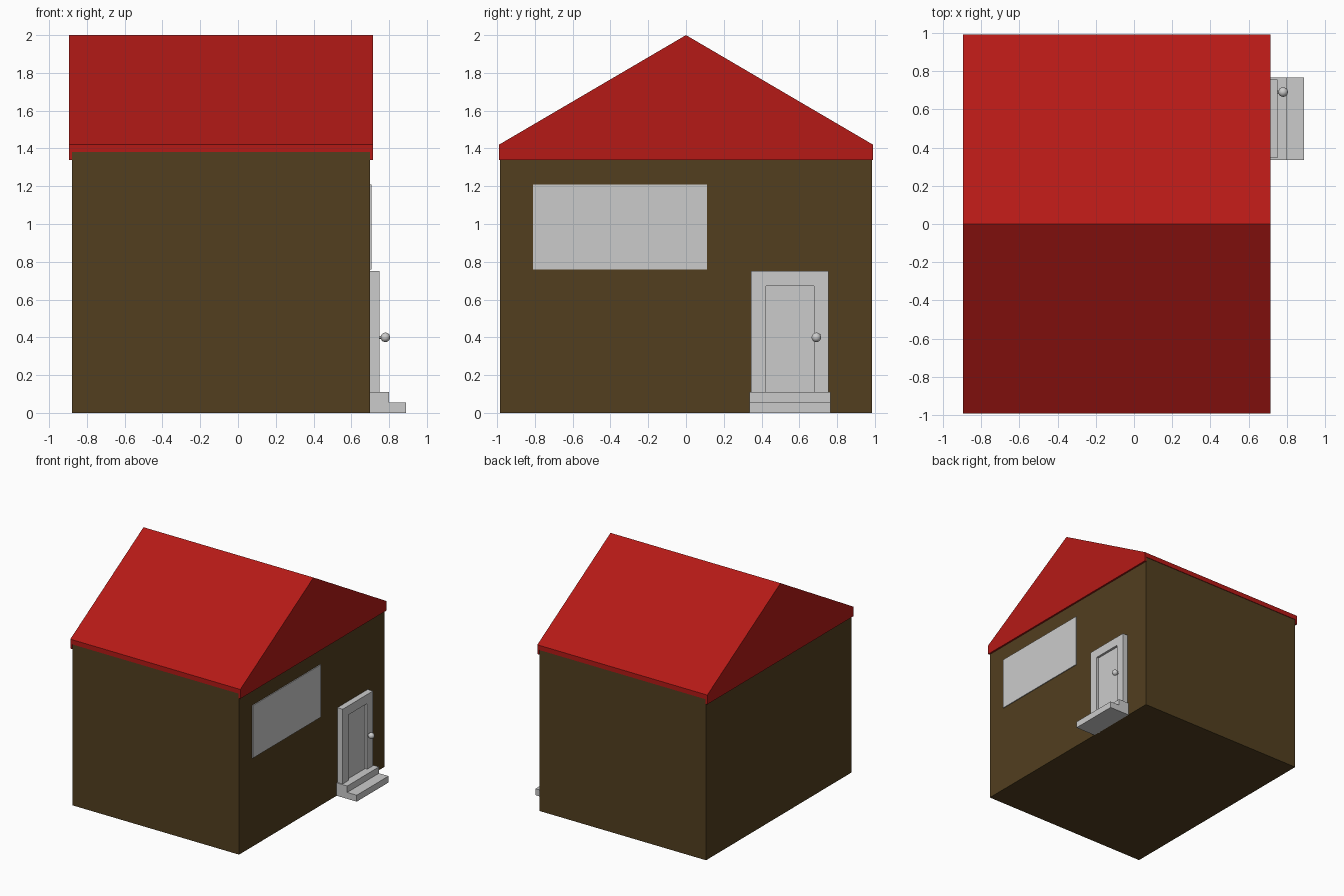
import bpy, bmesh

if "Cube" in bpy.data.objects:
    bpy.data.objects.remove(bpy.data.objects["Cube"])


def material(name, rgb):
    m = bpy.data.materials.new(name)
    m.diffuse_color = (*rgb, 1)
    m.use_nodes = True
    m.node_tree.nodes["Principled BSDF"].inputs["Base Color"].default_value = m.diffuse_color
    return m


def finish(name, bm, mat=None):
    bmesh.ops.recalc_face_normals(bm, faces=bm.faces)
    mesh = bpy.data.meshes.new(name)
    bm.to_mesh(mesh)
    bm.free()
    ob = bpy.data.objects.new(name, mesh)
    bpy.context.collection.objects.link(ob)
    if mat:
        mesh.materials.append(mat)
    return ob


def prism(profile, start, direction):
    """Extrude a flat profile of 3D points along a direction."""
    bm = bmesh.new()
    face = bm.faces.new([bm.verts.new(p) for p in profile])
    ext = bmesh.ops.extrude_face_region(bm, geom=[face])
    bmesh.ops.translate(bm, vec=direction,
                        verts=[v for v in ext["geom"] if isinstance(v, bmesh.types.BMVert)])
    bmesh.ops.translate(bm, vec=start, verts=bm.verts)
    return bm


def box(x0, x1, y0, y1, z0, z1):
    return prism([(0, y0, z0), (0, y1, z0), (0, y1, z1), (0, y0, z1)],
                 (x0, 0, 0), (x1 - x0, 0, 0))


def gable(x0, x1, z_low):
    pts = [(0, -0.99, z_low), (0, 0.99, z_low), (0, 0.99, 1.42), (0, 0, 2.0), (0, -0.99, 1.42)]
    return prism(pts, (x0, 0, 0), (x1 - x0, 0, 0))


brown = material("wall_brown", (0.084, 0.049, 0.0135))
red = material("roof_red", (0.46, 0.01, 0.008))

# House body
finish("walls", box(-0.88, 0.70, -0.985, 0.985, 0, 1.38), brown)

# Roof block with deeper trim panels on both gable ends
finish("roof", gable(-0.88, 0.70, 1.38), red)
finish("gable_panel_right", gable(0.70, 0.715, 1.34), red)
finish("gable_panel_left", gable(-0.895, -0.88, 1.34), red)

# Window pane
finish("window", box(0.69, 0.707, -0.81, 0.11, 0.76, 1.21))

# Door with a recessed panel
bm = box(0.69, 0.75, 0.345, 0.755, 0, 0.75)
bmesh.ops.recalc_face_normals(bm, faces=bm.faces)
front = max(bm.faces, key=lambda f: f.calc_center_median().x)
bmesh.ops.inset_region(bm, faces=[front], thickness=0.11)
bmesh.ops.translate(bm, vec=(0, 0, 0), verts=front.verts)
ext = bmesh.ops.extrude_discrete_faces(bm, faces=[front])
bmesh.ops.translate(bm, vec=(-0.02, 0, 0), verts=ext["faces"][0].verts)
finish("door", bm)

# Steps as one stair profile
stair = [(0.69, 0, 0), (0.89, 0, 0), (0.89, 0, 0.055), (0.80, 0, 0.055),
         (0.80, 0, 0.11), (0.69, 0, 0.11)]
finish("steps", prism(stair, (0, 0.335, 0), (0, 0.43, 0)))

# Door knob and its stem
bpy.ops.mesh.primitive_uv_sphere_add(segments=24, ring_count=12, radius=0.025,
                                     location=(0.78, 0.69, 0.40))
bpy.context.object.name = "door_knob"
bpy.ops.object.shade_smooth()
bpy.ops.mesh.primitive_cylinder_add(vertices=12, radius=0.008, depth=0.03,
                                    location=(0.757, 0.69, 0.40), rotation=(0, 1.5708, 0))
bpy.context.object.name = "knob_stem"
bpy.ops.object.shade_smooth_by_angle()
